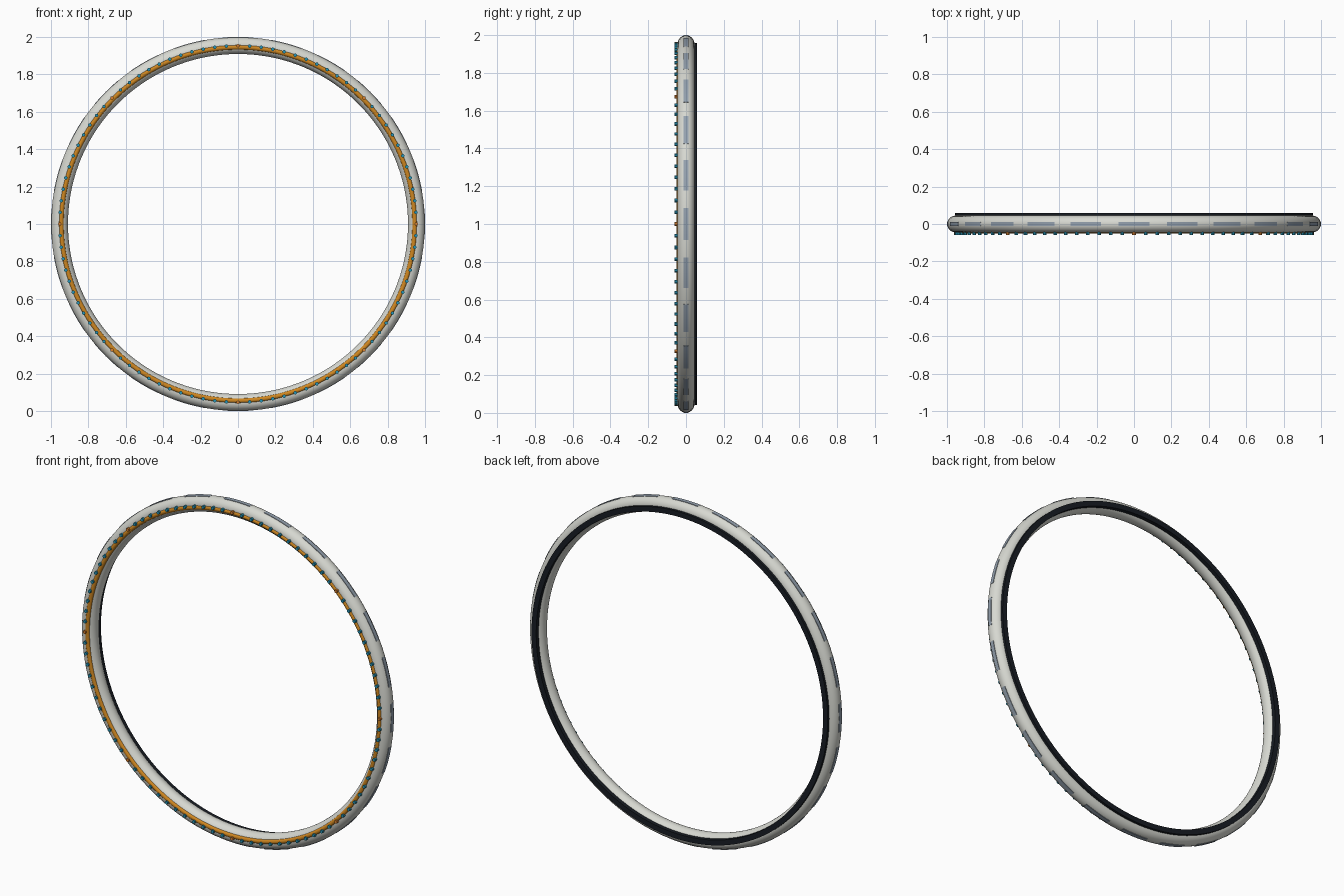
import bpy, bmesh
from math import pi, sin, cos, radians
from mathutils import Matrix

cube = bpy.data.objects.get("Cube")
if cube:
    bpy.data.objects.remove(cube)

MAJOR, MINOR = 0.954, 0.045


def material(name, rgb, rough=0.5):
    m = bpy.data.materials.new(name)
    m.use_nodes = True
    m.diffuse_color = (*rgb, 1)
    bsdf = m.node_tree.nodes["Principled BSDF"]
    bsdf.inputs["Base Color"].default_value = (*rgb, 1)
    bsdf.inputs["Roughness"].default_value = rough
    return m


ivory = material("ivory shell", (0.68, 0.69, 0.64))
amber = material("amber trim", (0.62, 0.24, 0.015))
teal = material("teal stud", (0.02, 0.30, 0.47))
copper = material("copper stud", (0.70, 0.22, 0.03))
black = material("black gasket", (0.009, 0.012, 0.017))
steel = material("steel blue inlay", (0.30, 0.36, 0.43))


def finish(name, bm, mat):
    bmesh.ops.recalc_face_normals(bm, faces=bm.faces)
    me = bpy.data.meshes.new(name)
    bm.to_mesh(me)
    bm.free()
    me.materials.append(mat)
    ob = bpy.data.objects.new(name, me)
    bpy.context.collection.objects.link(ob)
    bpy.ops.object.select_all(action="DESELECT")
    ob.select_set(True)
    bpy.context.view_layer.objects.active = ob
    bpy.ops.object.shade_smooth_by_angle(angle=radians(35))
    return ob


def sweep(bm, profile, start=0.0, end=2 * pi, steps=144):
    """Turn a closed (radius, y) profile about the ring axis."""
    full = end - start > 2 * pi - 0.001
    rows = []
    for i in range(steps if full else steps + 1):
        a = start + (end - start) * i / steps
        rows.append([bm.verts.new((r * cos(a), y, 1 + r * sin(a))) for r, y in profile])
    n = len(profile)
    for i in range(steps):
        p, q = rows[i], rows[(i + 1) % len(rows)]
        for j in range(n):
            k = (j + 1) % n
            bm.faces.new((p[j], p[k], q[k], q[j]))
    if not full:
        bm.faces.new(rows[0])
        bm.faces.new(rows[-1])


def circle(radius, minor, y, sides):
    return [(radius + minor * cos(2 * pi * j / sides), y + minor * sin(2 * pi * j / sides))
            for j in range(sides)]


def band(r0, r1, y0, y1):
    return [(r0, y0), (r1, y0), (r1, y1), (r0, y1)]


# Main tubular ring
bm = bmesh.new()
sweep(bm, circle(MAJOR, MINOR, 0, 24))
finish("ring_body", bm, ivory)

# Raised trim on the front
bm = bmesh.new()
sweep(bm, circle(0.945, 0.013, -0.038, 12))
finish("front_trim", bm, amber)

# Flat gasket on the back
bm = bmesh.new()
sweep(bm, band(0.928, 0.958, 0.03, 0.059))
finish("back_gasket", bm, black)

# Dashed inlays around the outer rim
bm = bmesh.new()
for i in range(24):
    mid = radians(15 * i)
    sweep(bm, band(0.994, 1.0, -0.012, 0.012), mid - radians(4.8), mid + radians(4.8), 6)
finish("rim_inlays", bm, steel)


# Studs on the front, with an accent stud every eighth of a turn
def studs(name, indices, mat):
    bm = bmesh.new()
    for i in indices:
        a = 2 * pi * i / 96
        place = (Matrix.Translation((0.953 * cos(a), -0.05, 1 + 0.953 * sin(a)))
                 @ Matrix.Rotation(-a, 4, "Y") @ Matrix.Rotation(pi / 2, 4, "X"))
        bmesh.ops.create_cone(bm, cap_ends=True, segments=8, radius1=0.0095,
                              radius2=0.0095, depth=0.02, matrix=place)
    finish(name, bm, mat)


studs("front_studs", [i for i in range(96) if i % 12], teal)
studs("accent_studs", range(0, 96, 12), copper)
